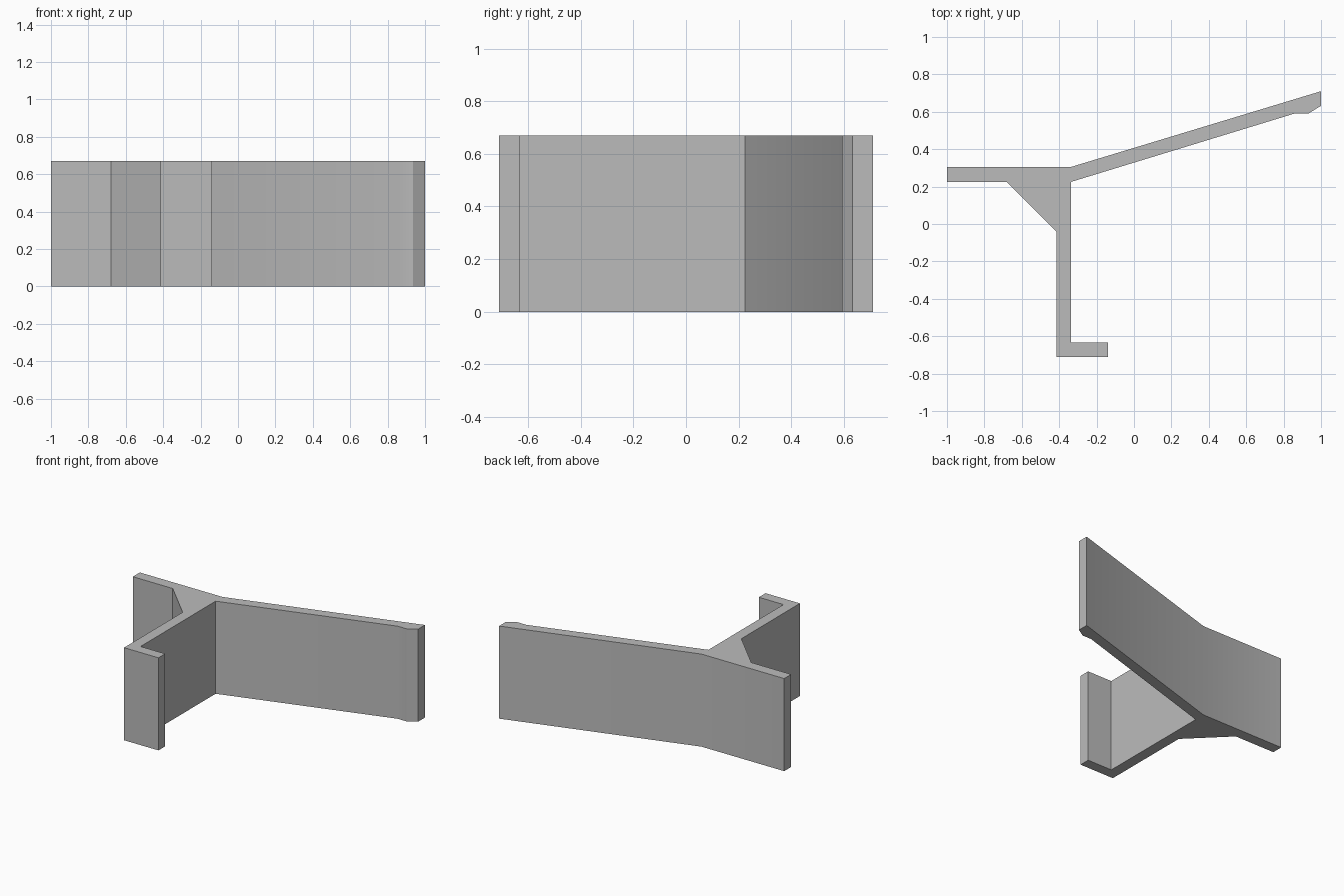
import bpy
import bmesh
import math

cube = bpy.data.objects.get("Cube")
if cube:
    bpy.data.objects.remove(cube, do_unlink=True)

HEIGHT = 0.67

# Single plain grey finish
grey = bpy.data.materials.new("plain_grey")
grey.use_nodes = True
colour = (0.5, 0.5, 0.5, 1)
grey.diffuse_color = colour
grey.node_tree.nodes["Principled BSDF"].inputs["Base Color"].default_value = colour

# Counter-clockwise cross-section of the extruded bracket
outline = [
    (-1, 0.225), (-0.68, 0.225),                  # short flange, underside
    (-0.415, -0.04), (-0.415, -0.71),             # gusset and web
    (-0.14, -0.71), (-0.14, -0.633),              # foot lip
    (-0.337, -0.633), (-0.337, 0.225),            # inner side of the web
    (0.863, 0.592), (0.935, 0.592), (1, 0.632),   # sloping arm and its hooked tip
    (1, 0.71), (-0.337, 0.305), (-1, 0.305),      # upper side
]

# Extrude the section to full height
bm = bmesh.new()
base = bm.faces.new([bm.verts.new((x, y, 0)) for x, y in outline])
top = bmesh.ops.extrude_face_region(bm, geom=[base], use_keep_orig=True)
for item in top["geom"]:
    if isinstance(item, bmesh.types.BMVert):
        item.co.z = HEIGHT
bmesh.ops.recalc_face_normals(bm, faces=bm.faces)

mesh = bpy.data.meshes.new("bracket_profile")
bm.to_mesh(mesh)
bm.free()
mesh.materials.append(grey)
bracket = bpy.data.objects.new("bracket_profile", mesh)
bpy.context.collection.objects.link(bracket)

# Soften only the shallow bends
bpy.ops.object.select_all(action="DESELECT")
bracket.select_set(True)
bpy.context.view_layer.objects.active = bracket
bpy.ops.object.shade_smooth_by_angle(angle=math.radians(30))
